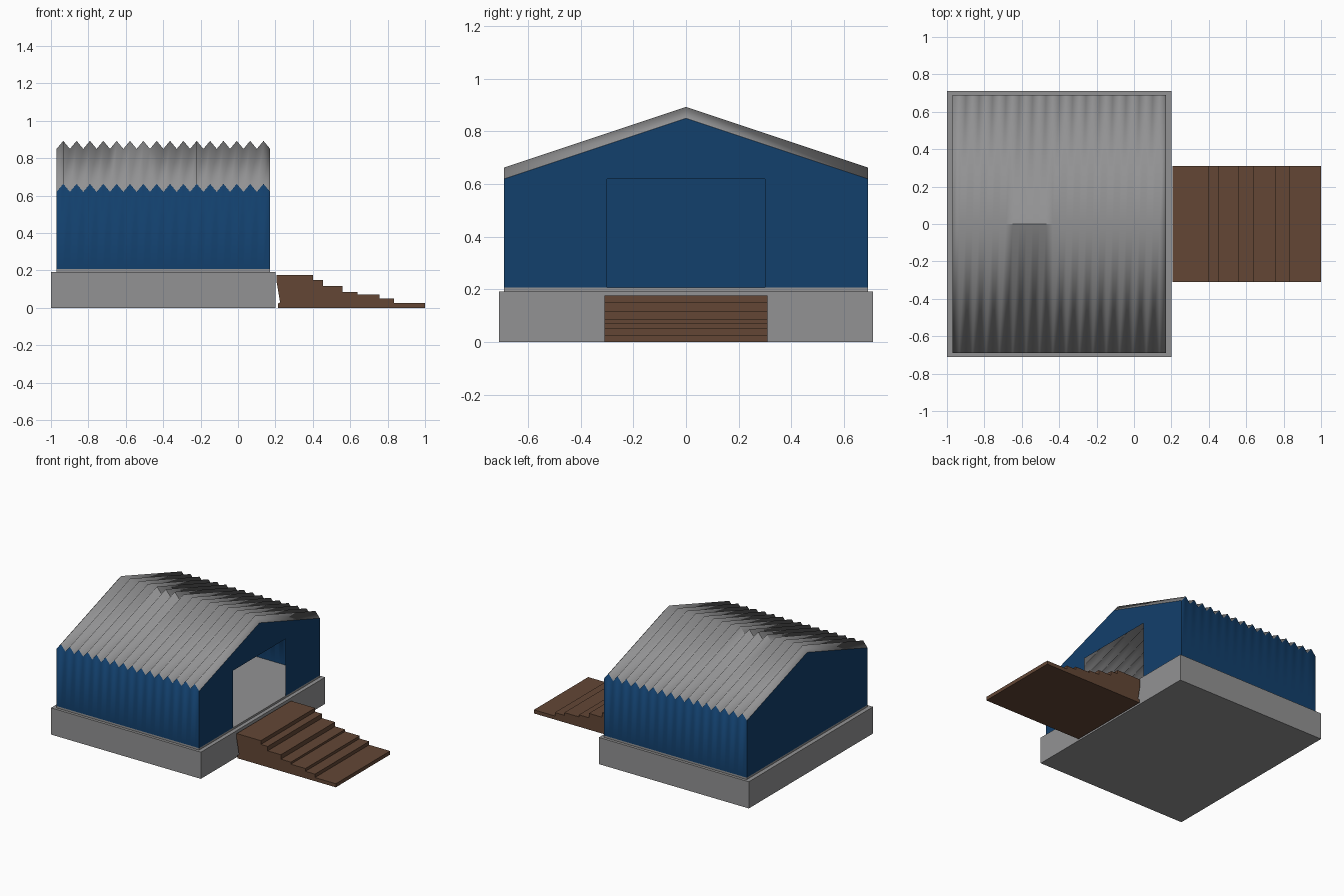
import bpy, bmesh

cube = bpy.data.objects.get("Cube")
if cube:
    bpy.data.objects.remove(cube)


def material(name, rgb):
    m = bpy.data.materials.new(name)
    m.diffuse_color = (*rgb, 1)
    m.use_nodes = True
    bsdf = next(n for n in m.node_tree.nodes if n.type == 'BSDF_PRINCIPLED')
    bsdf.inputs["Base Color"].default_value = (*rgb, 1)
    return m


GREY = material("concrete and roof grey", (0.29, 0.29, 0.295))
BLUE = material("wall blue", (0.006, 0.05, 0.15))
BROWN = material("step brown", (0.125, 0.062, 0.036))


def add_object(name, bm, *mats):
    mesh = bpy.data.meshes.new(name)
    bm.to_mesh(mesh)
    bm.free()
    for m in mats:
        mesh.materials.append(m)
    ob = bpy.data.objects.new(name, mesh)
    bpy.context.collection.objects.link(ob)
    return ob


def box(name, lo, hi, mat):
    bm = bmesh.new()
    bmesh.ops.create_cube(bm, size=1)
    for v in bm.verts:
        v.co = [a + (b - a) * (c + 0.5) for a, b, c in zip(lo, hi, v.co)]
    add_object(name, bm, mat)


# Building extents
X0, X1, HALF = -0.97, 0.172, 0.69
FLOOR, EAVE, RIDGE = 0.207, 0.62, 0.85
TEETH, RISE = 16, 0.043

# Concrete foundation and the floor slab on it
box("foundation", (-1, -0.71, 0), (0.2, 0.71, 0.193), GREY)
box("floor_slab", (X0, -HALF, 0.193), (X1, HALF, FLOOR), GREY)

# Corrugated roof running into the two side walls
bm = bmesh.new()
rows = []
for i in range(2 * TEETH + 1):
    x = X0 + (X1 - X0) * i / (2 * TEETH)
    up = RISE * (i % 2)
    section = [(-HALF, FLOOR), (-HALF, EAVE + up), (0, RIDGE + up),
               (HALF, EAVE + up), (HALF, FLOOR)]
    rows.append([bm.verts.new((x, y, z)) for y, z in section])
for a, b in zip(rows, rows[1:]):
    for j in range(4):
        f = bm.faces.new((a[j], b[j], b[j + 1], a[j + 1]))
        f.material_index = 0 if j in (1, 2) else 1
        f.smooth = True
# Creased stretch of the ridge
for e in bm.edges:
    if all(abs(v.co.y) < 0.01 and -0.69 < v.co.x < -0.4 for v in e.verts):
        e.smooth = False
add_object("roof_and_side_walls", bm, GREY, BLUE)


# Gable end walls, one with a doorway
def gable(name, x, outline):
    bm = bmesh.new()
    bm.faces.new([bm.verts.new((x, y, z)) for y, z in outline])
    add_object(name, bm, BLUE)


top = [(HALF, FLOOR), (HALF, EAVE), (0, RIDGE), (-HALF, EAVE), (-HALF, FLOOR)]
door = [(-0.3, FLOOR), (-0.3, EAVE), (0.3, EAVE), (0.3, FLOOR)]
gable("closed_gable", X0, top)
gable("door_gable", X1, top[::1] + door)

# Wooden entrance steps: uneven treads, extruded across
treads = [(0.40, 0.177), (0.455, 0.15), (0.56, 0.118), (0.64, 0.086),
          (0.757, 0.071), (0.833, 0.051), (1.0, 0.026)]
profile = [(0.214, 0), (0.214, 0.022), (0.225, 0.03), (0.207, 0.135), (0.207, 0.177)]
z = 0.177
for x, height in treads:
    if height != z:
        profile.append((profile[-1][0], height))
    profile.append((x, height))
    z = height
profile.append((1.0, 0))
bm = bmesh.new()
side = bm.faces.new([bm.verts.new((x, -0.31, z)) for x, z in profile])
ext = bmesh.ops.extrude_face_region(bm, geom=[side], use_keep_orig=True)
for v in ext["geom"]:
    if isinstance(v, bmesh.types.BMVert):
        v.co.y = 0.31
bmesh.ops.recalc_face_normals(bm, faces=bm.faces)
add_object("entrance_steps", bm, BROWN)

# Outward normals for the gables
for name, sign in (("closed_gable", -1), ("door_gable", 1)):
    mesh = bpy.data.objects[name].data
    if mesh.polygons[0].normal.x * sign < 0:
        mesh.flip_normals()
